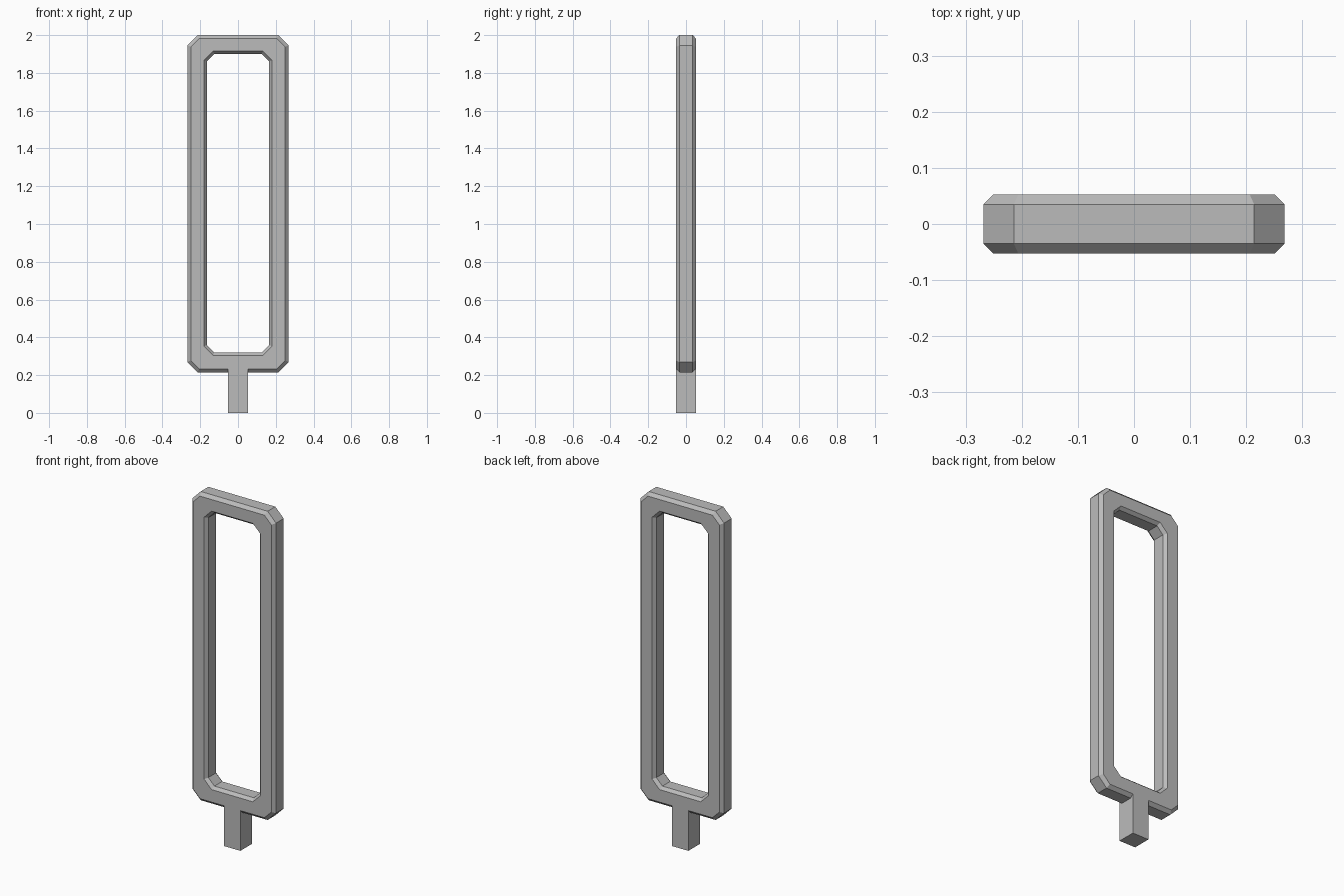
import bpy
import bmesh

cube = bpy.data.objects.get("Cube")
if cube:
    bpy.data.objects.remove(cube, do_unlink=True)

DEPTH = 0.053      # half thickness of the frame
BEVEL = 0.018      # depth of the edge bevel
MID = DEPTH - BEVEL

grey = bpy.data.materials.new("plain grey")
grey.use_nodes = True
colour = (0.5, 0.5, 0.5, 1)
grey.diffuse_color = colour
grey.node_tree.nodes["Principled BSDF"].inputs["Base Color"].default_value = colour


def finish(bm, name):
    bmesh.ops.recalc_face_normals(bm, faces=bm.faces)
    mesh = bpy.data.meshes.new(name)
    bm.to_mesh(mesh)
    bm.free()
    mesh.materials.append(grey)
    obj = bpy.data.objects.new(name, mesh)
    bpy.context.collection.objects.link(obj)
    return obj


def ring(bm, y, half, low, high, cut):
    """Rectangle in the xz plane with its corners cut off."""
    right = [(half - cut, low), (half, low + cut),
             (half, high - cut), (half - cut, high)]
    left = [(-x, z) for x, z in reversed(right)]
    return [bm.verts.new((x, y, z)) for x, z in right + left]


# Frame: a bevelled cross-section carried round the loop
outer_wall = (0.268, 0.215, 2.0, 0.054)
outer_face = (0.25, 0.233, 1.982, 0.044)
inner_face = (0.18, 0.305, 1.915, 0.048)
inner_wall = (0.165, 0.32, 1.9, 0.039)
section = [(-DEPTH, outer_face), (-MID, outer_wall), (MID, outer_wall),
           (DEPTH, outer_face), (DEPTH, inner_face), (MID, inner_wall),
           (-MID, inner_wall), (-DEPTH, inner_face)]
bm = bmesh.new()
rings = [ring(bm, y, *shape) for y, shape in section]
for a, b in zip(rings, rings[1:] + rings[:1]):
    for i in range(len(a)):
        j = (i + 1) % len(a)
        bm.faces.new((a[i], a[j], b[j], b[i]))
finish(bm, "frame")

# Stem: square post flush with the frame, ending where the bevel meets the face
top = outer_face[1]
bm = bmesh.new()
bmesh.ops.create_cube(bm, size=1)
bmesh.ops.scale(bm, vec=(0.104, 2 * DEPTH, top), verts=bm.verts)
bmesh.ops.translate(bm, vec=(0, 0, top / 2), verts=bm.verts)
finish(bm, "stem")
